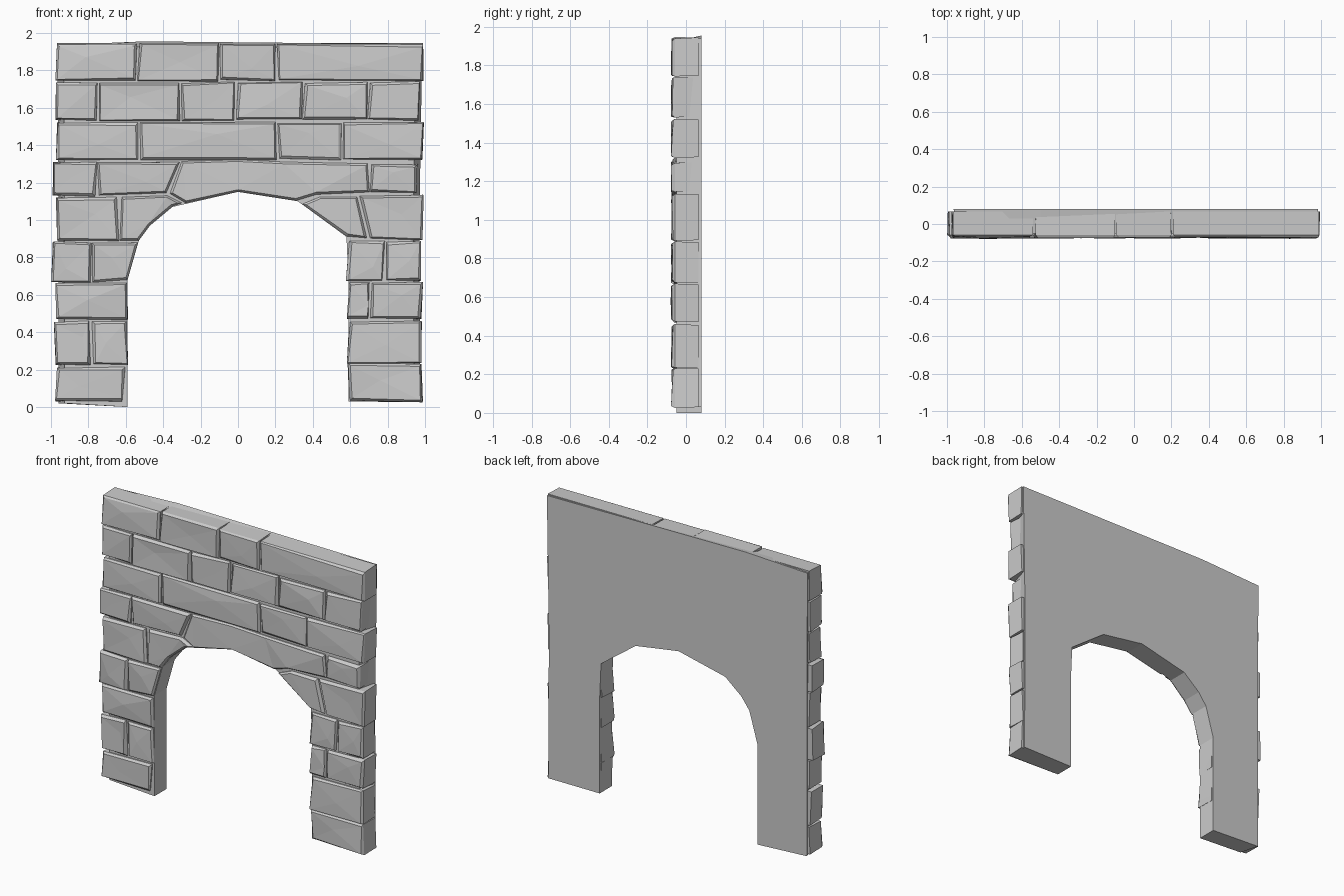
import bpy, bmesh, random
from mathutils import Vector

if "Cube" in bpy.data.objects:
    bpy.data.objects.remove(bpy.data.objects["Cube"])

random.seed(7)
BACK, REAR, FRONT = 0.08, 0.066, -0.058


def finish(bm, name):
    bmesh.ops.recalc_face_normals(bm, faces=bm.faces[:])
    mesh = bpy.data.meshes.new(name)
    bm.to_mesh(mesh)
    bm.free()
    obj = bpy.data.objects.new(name, mesh)
    bpy.context.collection.objects.link(obj)
    return obj


def prism(front, rear, y_front, y_rear):
    """Loft two matching outlines given as (x, z); returns mesh and front face."""
    bm = bmesh.new()
    a = [bm.verts.new((x, y_front, z)) for x, z in front]
    b = [bm.verts.new((x, y_rear, z)) for x, z in rear]
    face = bm.faces.new(a)
    bm.faces.new(b[::-1])
    n = len(a)
    for i in range(n):
        j = (i + 1) % n
        bm.faces.new((a[j], a[i], b[i], b[j]))
    bm.normal_update()
    return bm, face


def stone(name, pts, jitter=0.006, facet=True):
    """Rough cut block with a chamfered, slightly faceted face."""
    r = lambda s: random.uniform(-s, s)
    front = [(x + r(jitter), z + r(jitter)) for x, z in pts]
    bm, face = prism(front, pts, FRONT, REAR)
    bmesh.ops.inset_region(bm, faces=[face], thickness=0.010, depth=0.0, use_even_offset=True)
    for v in face.verts:
        v.co += Vector((r(jitter), 0, r(jitter)))
        v.co.y = -0.072 + r(0.006)
    bm.normal_update()
    if facet:
        new = bmesh.ops.poke(bm, faces=[face])
        for v in new["verts"]:
            v.co += Vector((r(0.06), 0, r(0.04)))
            v.co.y = -0.075 + r(0.005)
    else:
        bmesh.ops.triangulate(bm, faces=[face])
    return finish(bm, name)


# Backing wall with the faceted arch opening; its front edge is recessed as mortar
arch = [(-0.59, 0.0), (-0.59, 0.68), (-0.53, 0.89), (-0.47, 0.97), (-0.35, 1.07),
        (0, 1.15), (0.32, 1.10), (0.58, 0.91), (0.59, 0.68), (0.59, 0.03)]
outline = [(-0.96, 0.02)] + arch + [(0.975, 0.03), (0.97, 1.0), (0.985, 1.94),
                                    (-0.5, 1.955), (-0.965, 1.935), (-0.96, 1.0)]
recessed = [(x * 0.965 if abs(x) > 0.9 else x, min(z, 1.925)) for x, z in outline]
wall, _ = prism(recessed, outline, -0.05, BACK)
bmesh.ops.triangulate(wall, faces=[f for f in wall.faces if len(f.verts) > 4])
finish(wall, "backing_wall")

# Regular courses: bottom, top, then the joint positions along x
courses = [
    (1.745, 1.945, [-0.97, -0.535, -0.10, 0.205, 0.99]),
    (1.535, 1.735, [-0.975, -0.745, -0.305, -0.01, 0.345, 0.695, 0.965]),
    (1.325, 1.52, [-0.97, -0.53, 0.21, 0.56, 0.99]),
    (1.13, 1.31, [-0.99, -0.76]),
    (1.15, 1.30, [0.715, 0.96]),
    (0.89, 1.12, [-0.97, -0.645]),
    (0.67, 0.88, [-0.993, -0.785]),
    (0.675, 0.885, [0.588, 0.785, 0.975]),
    (0.47, 0.66, [-0.97, -0.59]),
    (0.47, 0.665, [0.59, 0.705, 0.985]),
    (0.225, 0.455, [-0.98, -0.785, -0.59]),
    (0.235, 0.455, [0.59, 0.98]),
    (0.03, 0.21, [-0.97, -0.61]),
    (0.03, 0.23, [0.59, 0.985]),
]
GAP = 0.006
for c, (z0, z1, xs) in enumerate(courses):
    for i, (x0, x1) in enumerate(zip(xs, xs[1:])):
        l = x0 + (GAP if i else 0)
        r = x1 - (GAP if i < len(xs) - 2 else 0)
        t = random.uniform(-0.006, 0.006)
        stone(f"course_{c + 1}_stone_{i + 1}",
              [(l + t, z0), (r + t, z0), (r - t, z1), (l - t, z1)])

# Stones cut to follow the arch
stone("left_springer", [(-0.775, 0.67), (-0.592, 0.68), (-0.535, 0.88), (-0.78, 0.88)], 0.003)
stone("left_haunch", [(-0.63, 0.89), (-0.534, 0.89), (-0.473, 0.972), (-0.352, 1.072),
                      (-0.30, 1.09), (-0.38, 1.13), (-0.62, 1.12)], 0.002, False)
stone("left_shoulder", [(-0.745, 1.13), (-0.385, 1.142), (-0.315, 1.31), (-0.75, 1.305)], 0.003)
stone("crown", [(-0.365, 1.14), (-0.28, 1.093), (0, 1.153), (0.31, 1.105), (0.42, 1.135),
                (0.705, 1.15), (0.69, 1.30), (0.25, 1.312), (0, 1.32), (-0.30, 1.312)],
      0.002, False)
stone("right_haunch", [(0.345, 1.086), (0.583, 0.912), (0.69, 0.905), (0.635, 1.125),
                       (0.44, 1.125)], 0.002, False)
stone("right_shoulder", [(0.705, 0.90), (0.985, 0.895), (0.99, 1.135), (0.65, 1.128)], 0.004)
